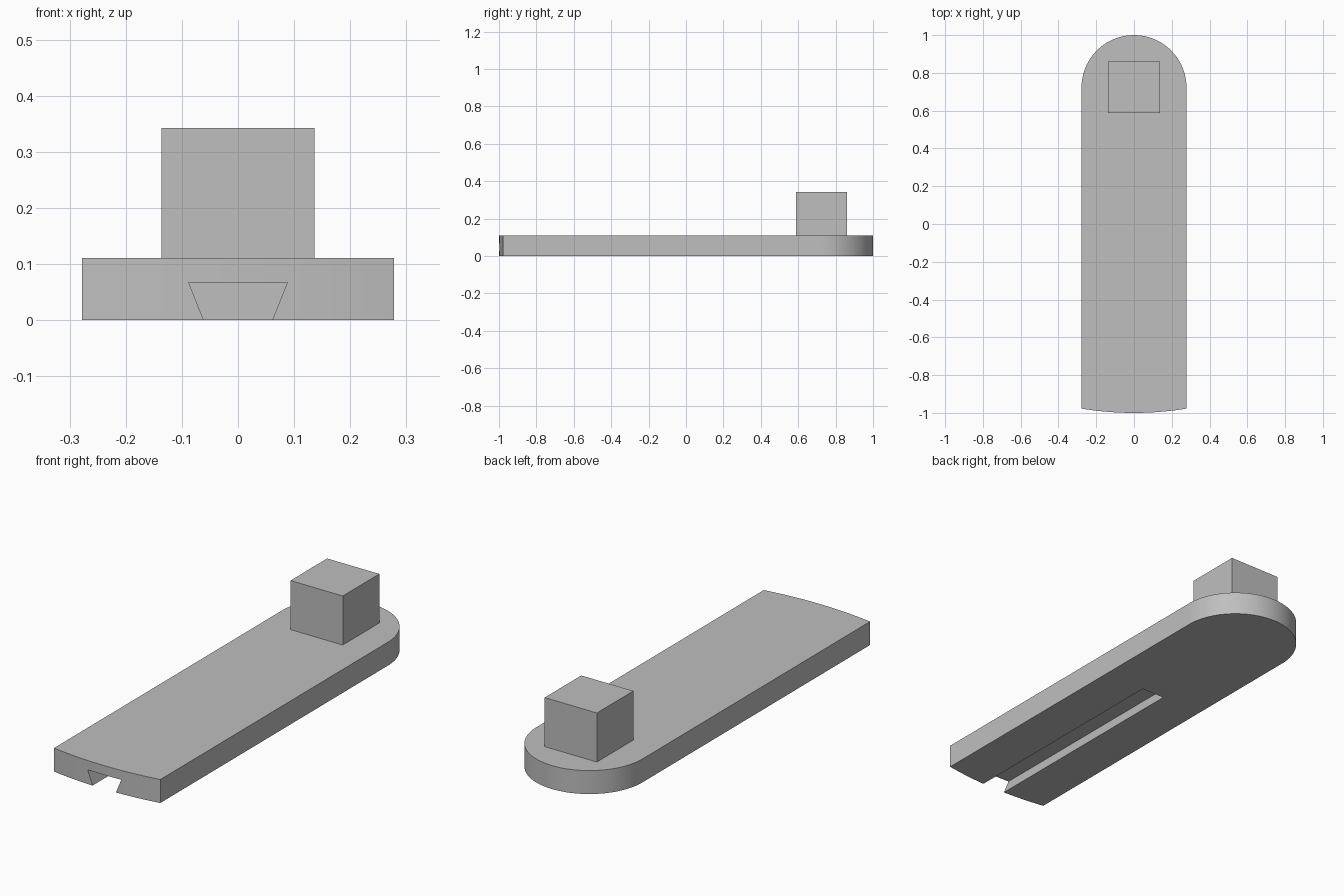
import bpy, bmesh
from math import radians, sin, cos, asin, pi
from mathutils import Vector

cube = bpy.data.objects.get("Cube")
if cube:
    bpy.data.objects.remove(cube, do_unlink=True)

HALF_W, PLATE_H = 0.278, 0.111
PIVOT_Y = 1 - HALF_W            # shared centre of both end arcs
FRONT_R = 1 + PIVOT_Y

grey = bpy.data.materials.new("grey")
grey.use_nodes = True
colour = (0.52, 0.52, 0.52, 1)
grey.diffuse_color = colour
grey.node_tree.nodes["Principled BSDF"].inputs["Base Color"].default_value = colour


def prism(name, outline, sweep):
    """Extrude a closed outline along the sweep vector."""
    bm = bmesh.new()
    face = bm.faces.new([bm.verts.new(p) for p in outline])
    grown = bmesh.ops.extrude_face_region(bm, geom=[face])["geom"]
    verts = [g for g in grown if isinstance(g, bmesh.types.BMVert)]
    bmesh.ops.translate(bm, verts=verts, vec=Vector(sweep))
    bmesh.ops.recalc_face_normals(bm, faces=bm.faces)
    mesh = bpy.data.meshes.new(name)
    bm.to_mesh(mesh)
    bm.free()
    mesh.materials.append(grey)
    obj = bpy.data.objects.new(name, mesh)
    bpy.context.collection.objects.link(obj)
    return obj


def arc(radius, start, end, steps):
    angles = [start + (end - start) * i / steps for i in range(steps + 1)]
    return [(radius * cos(a), PIVOT_Y + radius * sin(a), 0) for a in angles]


# Plate: round back end, shallow curved front end
spread = asin(HALF_W / FRONT_R)
outline = arc(HALF_W, 0, pi, 64) + arc(FRONT_R, -pi / 2 - spread, -pi / 2 + spread, 24)
plate = prism("base_plate", outline, (0, 0, PLATE_H))

# Dovetail slot in the underside, open at the front
SLOT_END, SLOT_TOP, NARROW, WIDE = 0.135, 0.067, 0.061, 0.088
drop = 0.05
low = NARROW - drop * (WIDE - NARROW) / SLOT_TOP
profile = [(-low, -1.2, -drop), (low, -1.2, -drop),
           (WIDE, -1.2, SLOT_TOP), (-WIDE, -1.2, SLOT_TOP)]
cutter = prism("slot_cutter", profile, (0, SLOT_END + 1.2, 0))
cutter.hide_render = True

cut = plate.modifiers.new("dovetail_slot", "BOOLEAN")
cut.operation = "DIFFERENCE"
cut.solver = "EXACT"
cut.object = cutter
bpy.ops.object.select_all(action="DESELECT")
bpy.context.view_layer.objects.active = plate
plate.select_set(True)
bpy.ops.object.modifier_apply(modifier=cut.name)
bpy.data.objects.remove(cutter, do_unlink=True)
bpy.ops.object.shade_smooth_by_angle(angle=radians(30))

# Square block standing near the back end
B = 0.1365
square = [(sx * B, PIVOT_Y + 0.002 + sy * B, PLATE_H)
          for sx, sy in ((-1, -1), (1, -1), (1, 1), (-1, 1))]
prism("square_block", square, (0, 0, 0.343 - PLATE_H))
